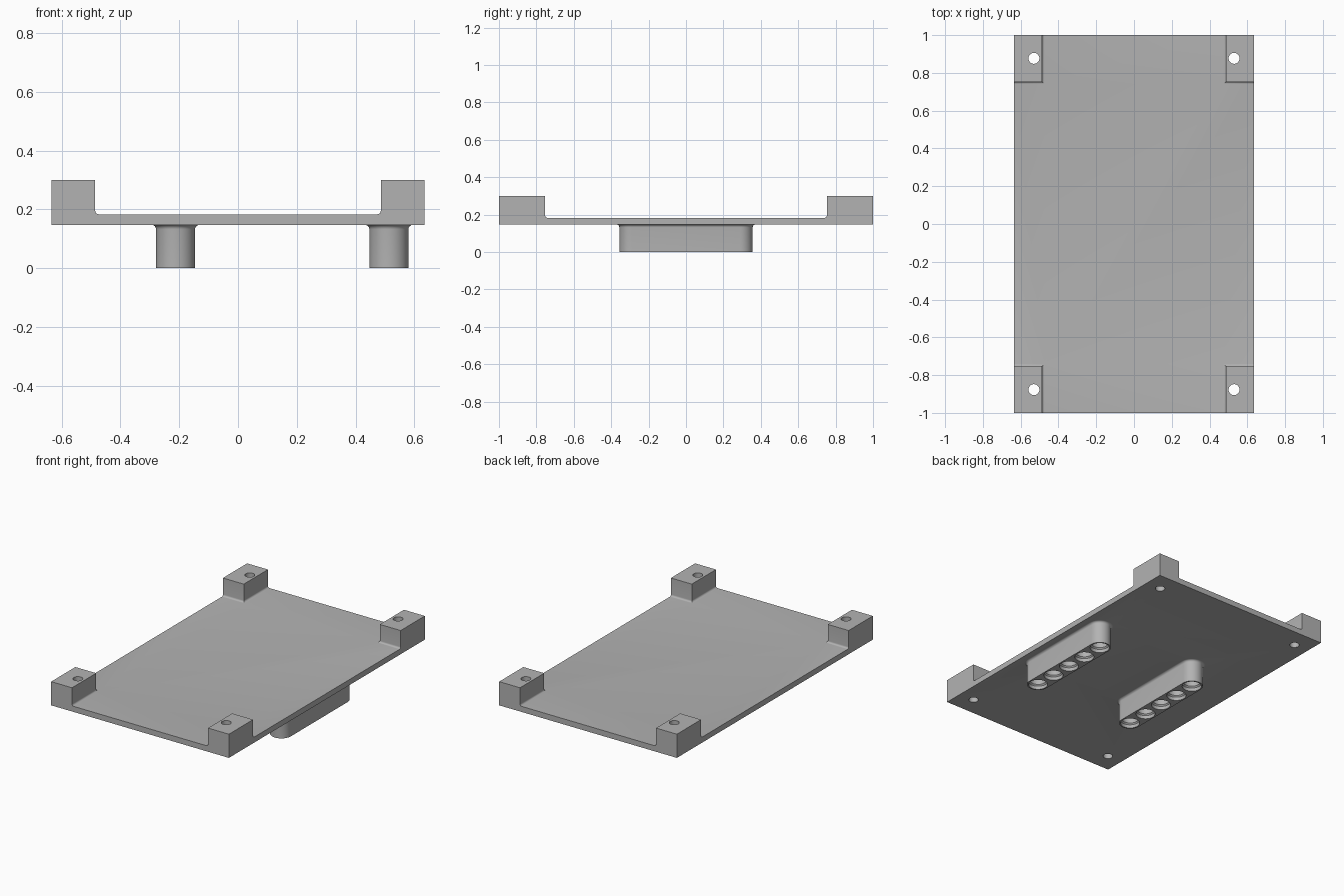
import bpy, bmesh, math

if "Cube" in bpy.data.objects:
    bpy.data.objects.remove(bpy.data.objects["Cube"])

PLATE_Z0, PLATE_Z1, BLOCK_TOP = 0.147, 0.183, 0.30

grey = bpy.data.materials.new("plain grey")
grey.diffuse_color = (0.45, 0.45, 0.45, 1)
grey.use_nodes = True
grey.node_tree.nodes["Principled BSDF"].inputs["Base Color"].default_value = grey.diffuse_color


def loft(name, rings):
    """Closed solid through rings of equal point count, bottom to top."""
    bm = bmesh.new()
    loops = [[bm.verts.new(p) for p in ring] for ring in rings]
    n = len(loops[0])
    for a, b in zip(loops, loops[1:]):
        for i in range(n):
            bm.faces.new((a[i], a[(i + 1) % n], b[(i + 1) % n], b[i]))
    bm.faces.new(loops[0][::-1])
    bm.faces.new(loops[-1])
    bmesh.ops.recalc_face_normals(bm, faces=bm.faces)
    mesh = bpy.data.meshes.new(name)
    bm.to_mesh(mesh)
    bm.free()
    obj = bpy.data.objects.new(name, mesh)
    bpy.context.collection.objects.link(obj)
    mesh.materials.append(grey)
    return obj


def rect(x0, x1, y0, y1, z):
    return [(x0, y0, z), (x1, y0, z), (x1, y1, z), (x0, y1, z)]


def slot(cx, half, r, z, n=24):
    """Rounded-end outline along y; half = 0 gives a circle."""
    pts = []
    for end in (1, -1):
        for i in range(n + (half > 0)):
            a = math.pi * i / n + (0 if end > 0 else math.pi)
            pts.append((cx + r * math.cos(a), end * half + r * math.sin(a), z))
    return pts


def turned(name, x, y, steps):
    """Round solid from (radius, z) steps."""
    return loft(name, [[(px, py + y, pz) for px, py, pz in slot(x, 0, r, z, 16)]
                       for r, z in steps])


def fillet(r, steps=6):
    """(outward offset, height) pairs for a concave fillet."""
    for i in range(steps + 1):
        a = math.pi / 2 * i / steps
        yield r * (1 - math.sin(a)), r * (1 - math.cos(a))


def combine(target, tool, operation):
    mod = target.modifiers.new(operation.lower(), 'BOOLEAN')
    mod.operation, mod.solver, mod.object = operation, 'EXACT', tool
    bpy.context.view_layer.objects.active = target
    bpy.ops.object.modifier_apply(modifier=mod.name)
    bpy.data.objects.remove(tool)


# Base plate
body = loft("mounting_plate", [rect(-0.635, 0.635, -1, 1, z) for z in (PLATE_Z0, PLATE_Z1)])

# Corner blocks with filleted feet
for sx in (-1, 1):
    for sy in (-1, 1):
        levels = [(0.012, PLATE_Z1 - 0.015)]
        levels += [(o, PLATE_Z1 + h) for o, h in fillet(0.012)]
        levels.append((0, BLOCK_TOP))
        block = loft("corner_block", [rect(sx * (0.486 - o), sx * 0.635,
                                           sy * (0.753 - o), sy * 1.0, z) for o, z in levels])
        combine(body, block, 'UNION')

# Two long bosses below the plate, each with a filleted root
R, HALF = 0.0665, 0.29
for cx in (-0.2125, 0.5135):
    levels = [(0, 0)] + [(o, PLATE_Z0 - h) for o, h in reversed(list(fillet(0.015)))]
    levels.append((0.015, PLATE_Z0 + 0.015))
    boss = loft("socket_boss", [slot(cx, HALF, R + o, z) for o, z in levels])
    combine(body, boss, 'UNION')
    # Five stepped blind sockets
    for i in range(5):
        socket = turned("socket_cutter", cx, (i - 2) * HALF / 2,
                        [(0.058, -0.02), (0.058, 0.022), (0.050, 0.030), (0.050, 0.125)])
        combine(body, socket, 'DIFFERENCE')

# Screw holes through the corners
for sx in (-1, 1):
    for sy in (-1, 1):
        hole = turned("screw_cutter", sx * 0.53, sy * 0.877, [(0.029, 0.1), (0.029, 0.35)])
        combine(body, hole, 'DIFFERENCE')

body.select_set(True)
bpy.ops.object.shade_smooth_by_angle(angle=math.radians(30))
